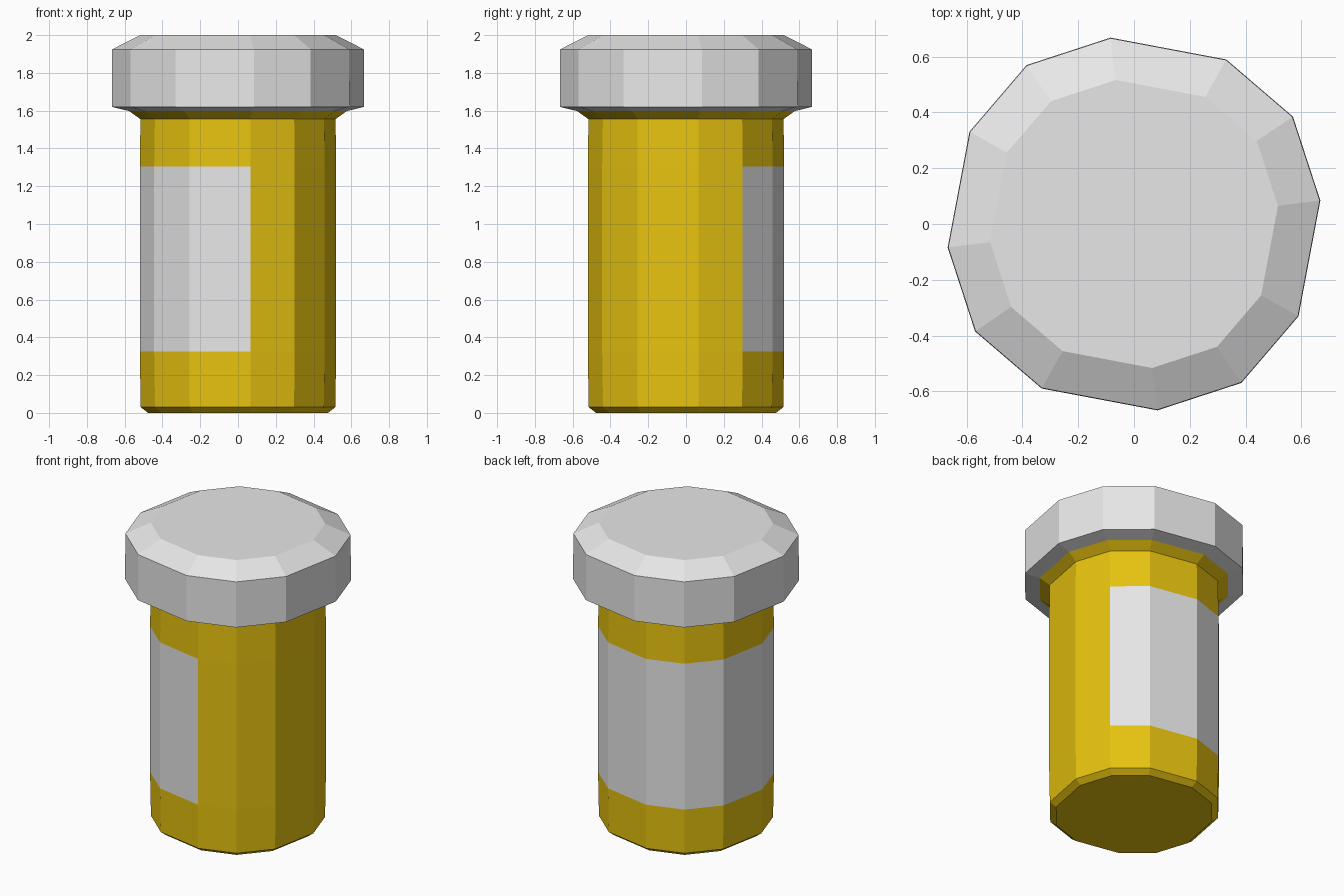
import bpy, bmesh, math

if "Cube" in bpy.data.objects:
    bpy.data.objects.remove(bpy.data.objects["Cube"])

def material(name, rgb):
    m = bpy.data.materials.new(name)
    m.diffuse_color = (*rgb, 1)
    m.use_nodes = True
    m.node_tree.nodes["Principled BSDF"].inputs["Base Color"].default_value = m.diffuse_color
    return m

amber = material("amber_yellow", (0.8, 0.54, 0.005))
white = material("light_grey", (0.8, 0.8, 0.8))

# irregular 12-sided section: three corners repeated every quarter turn
QUARTER = [(0.666, 0.084), (0.568, 0.384), (0.330, 0.588)]
SECTION = []
for q in range(4):
    c, s = round(math.cos(q * math.pi / 2)), round(math.sin(q * math.pi / 2))
    SECTION += [(x * c - y * s, x * s + y * c) for x, y in QUARTER]
N = len(SECTION)

def loft(name, profile, mats, paint=None):
    """profile: list of (scale, z); paint(side, band) gives the material index"""
    bm = bmesh.new()
    rings = [[bm.verts.new((x * k, y * k, z)) for x, y in SECTION] for k, z in profile]
    for b in range(len(rings) - 1):
        lo, hi = rings[b], rings[b + 1]
        for i in range(N):
            j = (i + 1) % N
            f = bm.faces.new((lo[i], lo[j], hi[j], hi[i]))
            f.material_index = paint(i, b) if paint else 0
    bm.faces.new(rings[0][::-1])
    bm.faces.new(rings[-1])
    bmesh.ops.recalc_face_normals(bm, faces=bm.faces)
    me = bpy.data.meshes.new(name)
    bm.to_mesh(me)
    bm.free()
    for m in mats:
        me.materials.append(m)
    ob = bpy.data.objects.new(name, me)
    bpy.context.collection.objects.link(ob)
    return ob

# bottle body with the wrap-around label on eight of the twelve sides
loft("bottle_body",
     [(0.715, 0.0), (0.773, 0.03), (0.781, 0.325), (0.781, 1.305),
      (0.775, 1.555), (0.866, 1.598)],
     [amber, white],
     lambda side, band: 1 if band == 2 and 1 <= side <= 8 else 0)

# bevelled cap
loft("cap", [(0.866, 1.598), (1.003, 1.62), (1.0, 1.925), (0.775, 2.0)], [white])
